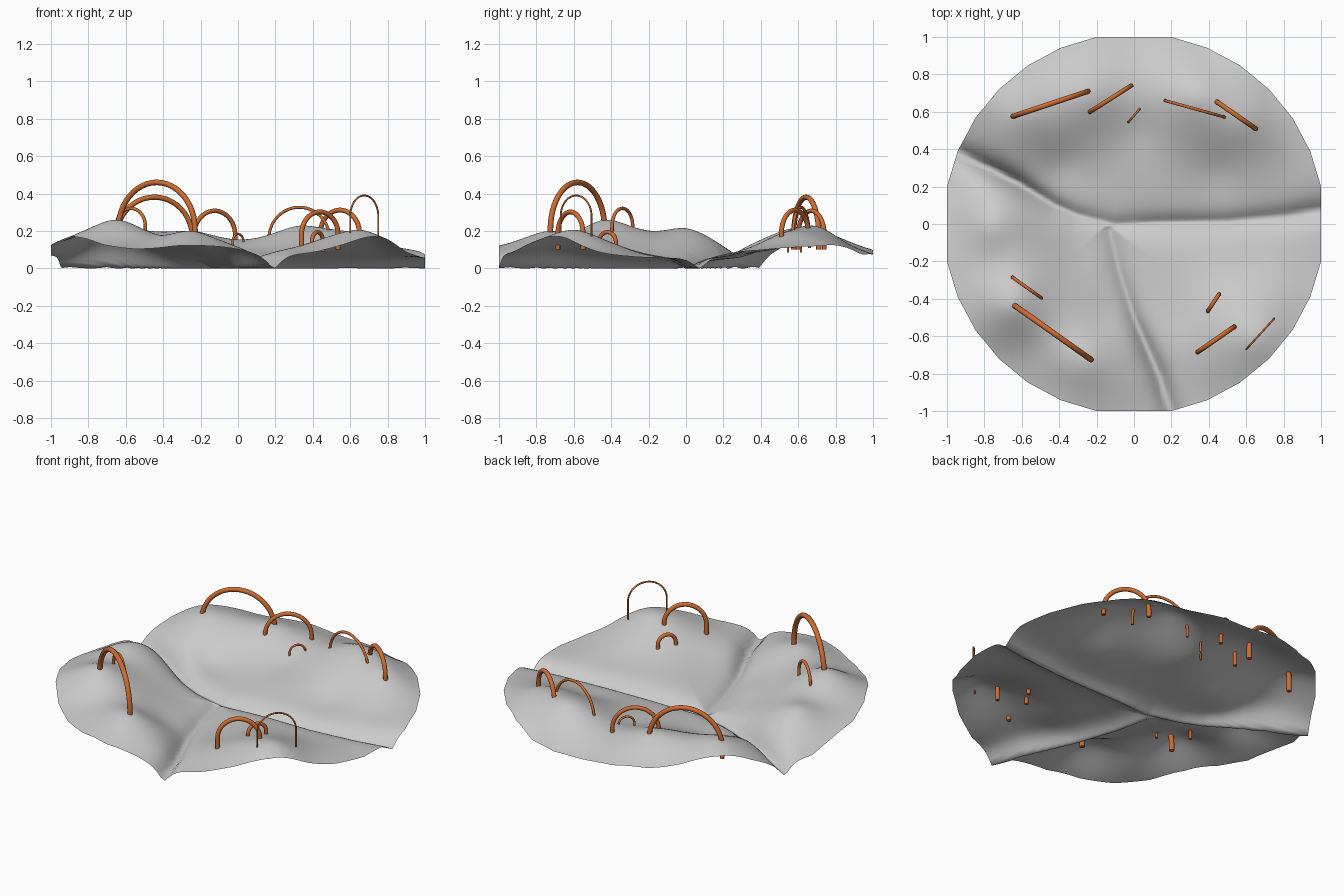
import bpy, bmesh, math
from mathutils import Vector

if "Cube" in bpy.data.objects:
    bpy.data.objects.remove(bpy.data.objects["Cube"])

# Height control points for rim, hills and plains (x, y, z)
RIM = [(0, 1, .08), (.4, .93, .08), (.75, .68, .12), (.97, .28, .09), (.98, -.22, .06),
       (.88, -.5, .10), (.65, -.8, .15), (.4, -.92, .09), (.05, -1, .10), (-.25, -.98, .125),
       (-.45, -.9, .11), (-.75, -.68, .14), (-.95, -.35, .15), (-1, 0, .10), (-.97, .2, .08),
       (-.9, .5, .11), (-.75, .68, .185), (-.45, .9, .12)]
HILLS = [(-.62, .57, .215), (-.24, .69, .20), (0, .7, .155), (.33, .7, .225), (.62, .57, .19),
         (-.65, -.43, .26), (-.55, -.68, .15), (-.25, -.72, .20), (-.76, 0, .215),
         (.66, -.6, .205), (.42, -.6, .15), (.42, -.42, .125), (-.45, -.35, .17), (-.75, -.2, .195)]
PLAINS = [(0, .28, .075), (-.4, .3, .07), (.45, .28, .08), (.8, .28, .09), (-.3, -.12, .065),
          (-.15, -.5, .09), (.2, -.13, .065), (.22, -.5, .085), (.6, -.2, .075), (.02, .5, .11)]
POINTS = RIM + HILLS + PLAINS

# Three valleys meeting near the middle
VALLEYS = [[(-1.05, .44), (-.9, .36), (-.62, .22), (-.42, .1), (-.3, .05), (-.1, 0)],
           [(-.1, 0), (.1, .01), (.5, .015), (.8, .04), (1.05, .08)],
           [(-.13, -.03), (-.08, -.25), (0, -.5), (.13, -.8), (.21, -1.05)]]
SEGMENTS = [(a, b) for v in VALLEYS for a, b in zip(v, v[1:])]


# Smooth surface through the control points: solve for kernel weights
def kernel(x, y, p):
    return math.sqrt((x - p[0]) ** 2 + (y - p[1]) ** 2 + .01)


def solve(points):
    n = len(points)
    rows = [[kernel(p[0], p[1], q) for q in points] + [1, p[2]] for p in points]
    rows.append([1] * n + [0, 0])
    n += 1
    for c in range(n):
        best = max(range(c, n), key=lambda r: abs(rows[r][c]))
        rows[c], rows[best] = rows[best], rows[c]
        for r in range(n):
            if r != c:
                f = rows[r][c] / rows[c][c]
                rows[r] = [u - f * v for u, v in zip(rows[r], rows[c])]
    return [rows[i][n] / rows[i][i] for i in range(n)]


WEIGHTS = solve(POINTS)


def valley_distance(x, y):
    best = 9
    for (ax, ay), (bx, by) in SEGMENTS:
        dx, dy = bx - ax, by - ay
        t = max(0, min(1, ((x - ax) * dx + (y - ay) * dy) / (dx * dx + dy * dy)))
        best = min(best, math.hypot(x - ax - t * dx, y - ay - t * dy))
    return best


def height(x, y):
    h = WEIGHTS[-1] + sum(w * kernel(x, y, p) for w, p in zip(WEIGHTS, POINTS))
    d = valley_distance(x, y)
    soft = math.sqrt(d * d + .015 ** 2) - .015
    return max(h, .03) * (1 - math.exp(-soft / .05))


# Ground: thin sheet with a 32-sided outline trimmed at the sides
def rim_radius(a):
    step = math.tau / 32
    r = 1.02 * math.cos(step / 2) / math.cos(a % step - step / 2)
    return min(r, 1 / max(abs(math.cos(a)), abs(math.sin(a))))


rings, sides = 80, 256
bm = bmesh.new()
centre = bm.verts.new((0, 0, height(0, 0)))
previous = None
for i in range(1, rings + 1):
    ring = []
    for j in range(sides):
        a = math.tau * j / sides
        r = rim_radius(a) * i / rings
        x, y = r * math.cos(a), r * math.sin(a)
        ring.append(bm.verts.new((x, y, height(x, y))))
    for j in range(sides):
        k = (j + 1) % sides
        if previous:
            bm.faces.new((previous[j], ring[j], ring[k], previous[k]))
        else:
            bm.faces.new((centre, ring[j], ring[k]))
    previous = ring
low = min(v.co.z for v in bm.verts)
for v in bm.verts:
    v.co.z -= low
for f in bm.faces:
    f.smooth = True
mesh = bpy.data.meshes.new("ground")
bm.to_mesh(mesh)
bm.free()
bpy.context.collection.objects.link(bpy.data.objects.new("ground", mesh))

# Arches: half-circle tubes with straight legs sunk into the ground
copper = bpy.data.materials.new("copper")
copper.diffuse_color = (.62, .15, .03, 1)
copper.use_nodes = True
copper.node_tree.nodes["Principled BSDF"].inputs["Base Color"].default_value = copper.diffuse_color


def arch(name, start, end, apex, bottom, radius):
    a, b = Vector((*start, 0)), Vector((*end, 0))
    mid, half = (a + b) / 2, (b - a) / 2
    base = apex - radius - half.length
    path = [(a.x, a.y, bottom)]
    for i in range(25):
        t = math.pi * i / 24
        p = mid - half * math.cos(t)
        path.append((p.x, p.y, base + half.length * math.sin(t)))
    path.append((b.x, b.y, bottom))

    along, across = half.normalized(), Vector((-half.y, half.x, 0)).normalized()
    bm = bmesh.new()
    loops = []
    for i, p in enumerate(path):
        t = math.pi * max(0, min(24, i - 1)) / 24
        out = -along * math.cos(t) + Vector((0, 0, math.sin(t)))
        loops.append([bm.verts.new(Vector(p) + radius * (out * math.cos(q) + across * math.sin(q)))
                      for q in (math.tau * k / 12 for k in range(12))])
    for u, v in zip(loops, loops[1:]):
        for k in range(12):
            n = (k + 1) % 12
            bm.faces.new((u[k], u[n], v[n], v[k])).smooth = True
    bm.faces.new(loops[0])
    bm.faces.new(loops[-1])
    bmesh.ops.recalc_face_normals(bm, faces=bm.faces)
    me = bpy.data.meshes.new(name)
    bm.to_mesh(me)
    bm.free()
    me.materials.append(copper)
    bpy.context.collection.objects.link(bpy.data.objects.new(name, me))


# start, end, apex height, foot height, tube radius
ARCHES = [((-.65, .575), (-.245, .71), .395, .10, .014),
          ((-.235, .60), (-.015, .74), .32, .10, .012),
          ((-.03, .545), (.03, .615), .19, .085, .006),
          ((.165, .66), (.49, .57), .335, .11, .008),
          ((.44, .655), (.65, .51), .325, .14, .013),
          ((-.65, -.285), (-.495, -.395), .33, .17, .009),
          ((-.64, -.435), (-.23, -.725), .475, .16, .015),
          ((.34, -.685), (.535, -.55), .315, .10, .013),
          ((.395, -.465), (.455, -.375), .205, .09, .011),
          ((.60, -.67), (.75, -.505), .395, .17, .005)]
for i, values in enumerate(ARCHES):
    arch(f"arch_{i + 1}", *values)
